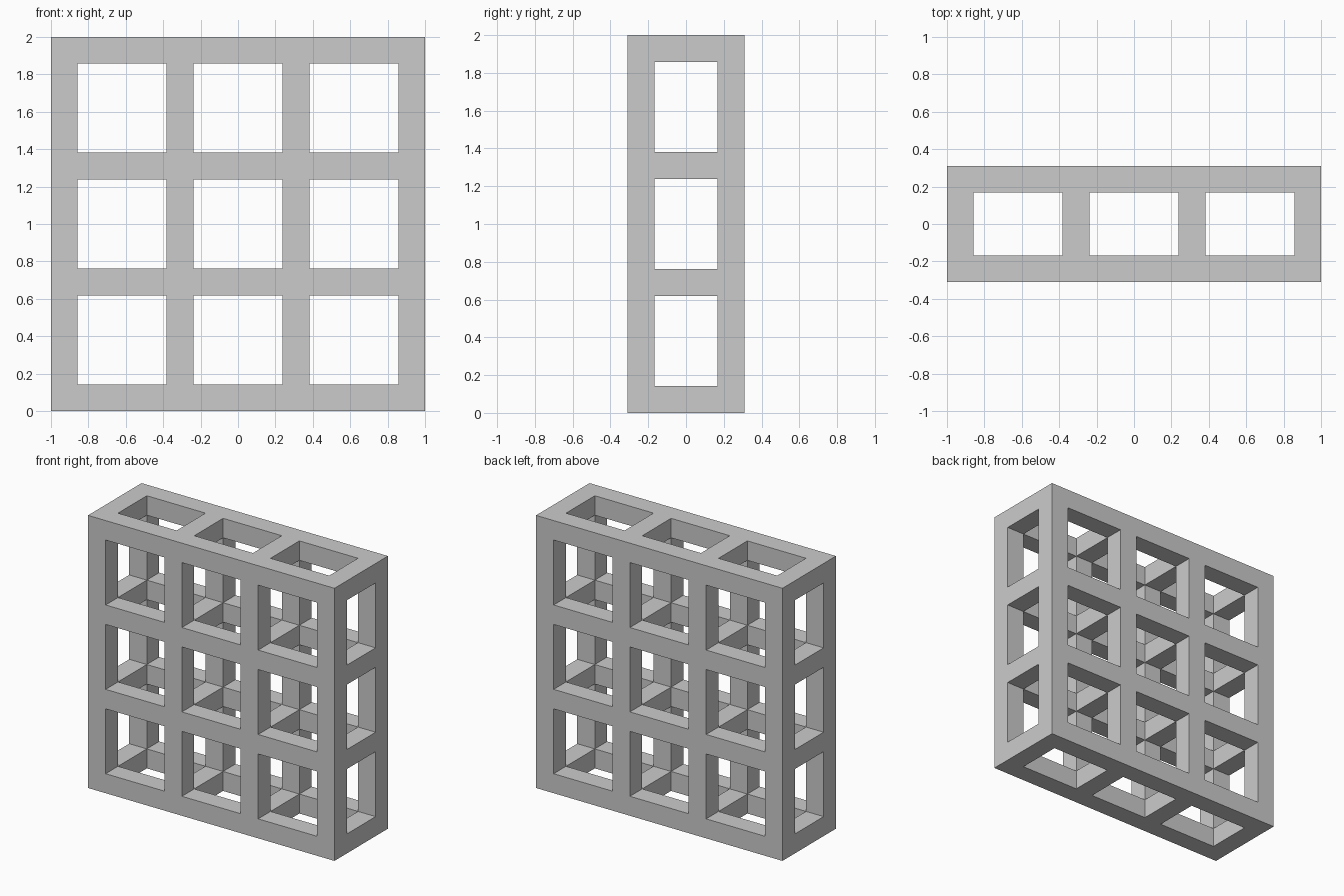
import bpy
import bmesh
from itertools import product
from mathutils import Vector

cube = bpy.data.objects.get("Cube")
if cube:
    bpy.data.objects.remove(cube)

BAR = 1 / 7          # thickness of every bar
HALF = BAR / 2
DEPTH = 0.31         # half depth of the frame


def stops(centres):
    """Both edges of each bar along one axis."""
    return [c + s * HALF for c in centres for s in (-1, 1)]


pitch = (2 - BAR) / 3
columns = [(i - 1.5) * pitch for i in range(4)]
grid = (stops(columns),
        stops((HALF - DEPTH, DEPTH - HALF)),
        stops([c + 1 for c in columns]))


def is_solid(cell):
    """A cell belongs to a bar when it is in a bar slot on two axes or more."""
    inside = all(0 <= i < len(g) - 1 for i, g in zip(cell, grid))
    return inside and sum(i % 2 == 0 for i in cell) >= 2


# Grey material
grey = bpy.data.materials.new("plain grey")
grey.use_nodes = True
colour = (0.6, 0.6, 0.6, 1)
grey.diffuse_color = colour
grey.node_tree.nodes["Principled BSDF"].inputs["Base Color"].default_value = colour

# Lattice skin: one face wherever a bar cell meets open space
bm = bmesh.new()
corners = {}


def corner(key):
    if key not in corners:
        corners[key] = bm.verts.new(Vector([g[i] for g, i in zip(grid, key)]))
    return corners[key]


for cell in product(*(range(len(g) - 1) for g in grid)):
    if not is_solid(cell):
        continue
    for axis, side in product(range(3), (0, 1)):
        neighbour = list(cell)
        neighbour[axis] += 2 * side - 1
        if is_solid(neighbour):
            continue
        u, v = (axis + 1) % 3, (axis + 2) % 3
        loop = []
        for du, dv in ((0, 0), (1, 0), (1, 1), (0, 1)):
            key = list(cell)
            key[axis] += side
            key[u] += du
            key[v] += dv
            loop.append(corner(tuple(key)))
        bm.faces.new(loop if side else loop[::-1])

mesh = bpy.data.meshes.new("lattice_frame")
bm.to_mesh(mesh)
bm.free()
mesh.materials.append(grey)
frame = bpy.data.objects.new("lattice_frame", mesh)
bpy.context.collection.objects.link(frame)
